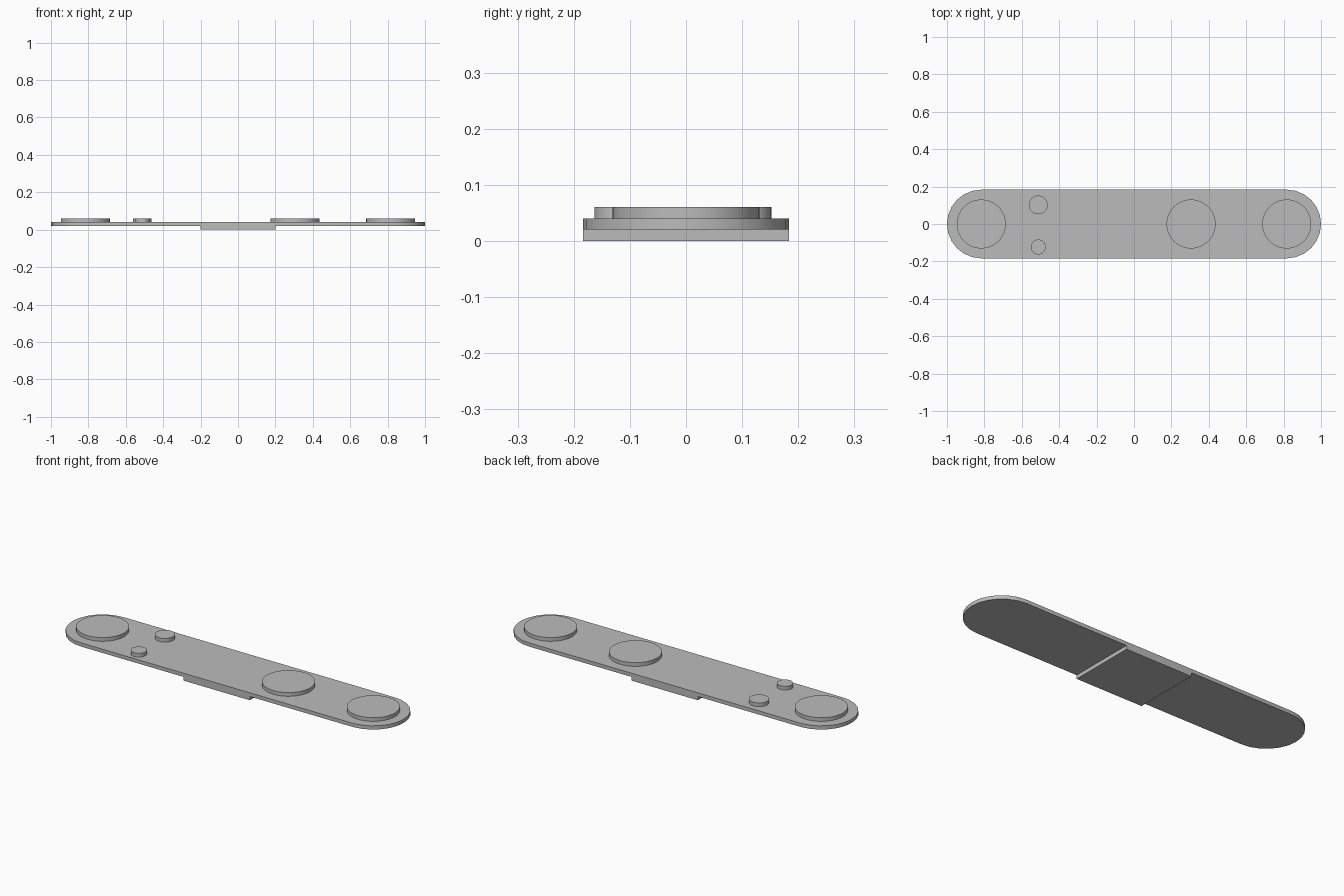
import bpy, bmesh
from math import cos, sin, pi

cube = bpy.data.objects.get("Cube")
if cube:
    bpy.data.objects.remove(cube, do_unlink=True)

grey = bpy.data.materials.new("plain_grey")
grey.use_nodes = True
colour = (0.5, 0.5, 0.5, 1)
grey.diffuse_color = colour
grey.node_tree.nodes["Principled BSDF"].inputs["Base Color"].default_value = colour

LAYER = 0.0203    # every layer has the same thickness
HALF_WIDTH = 0.1835


def arc(cx, cy, radius, start, end, steps):
    angles = [start + (end - start) * i / steps for i in range(steps + 1)]
    return [(cx + radius * cos(a), cy + radius * sin(a)) for a in angles]


def extrude_outline(name, outline, layer):
    """Raise a flat outline into a solid one layer thick."""
    bm = bmesh.new()
    z = layer * LAYER
    face = bm.faces.new([bm.verts.new((x, y, z)) for x, y in outline])
    raised = bmesh.ops.extrude_face_region(bm, geom=[face])["geom"]
    verts = [v for v in raised if isinstance(v, bmesh.types.BMVert)]
    bmesh.ops.translate(bm, verts=verts, vec=(0, 0, LAYER))
    bmesh.ops.recalc_face_normals(bm, faces=bm.faces)
    mesh = bpy.data.meshes.new(name)
    bm.to_mesh(mesh)
    bm.free()
    mesh.materials.append(grey)
    obj = bpy.data.objects.new(name, mesh)
    bpy.context.collection.objects.link(obj)
    bpy.ops.object.select_all(action="DESELECT")
    obj.select_set(True)
    bpy.context.view_layer.objects.active = obj
    bpy.ops.object.shade_smooth_by_angle(angle=pi / 6)


# Rectangular block under the middle
extrude_outline("under_block", [(-0.2, -HALF_WIDTH), (0.2, -HALF_WIDTH),
                                (0.2, HALF_WIDTH), (-0.2, HALF_WIDTH)], 0)

# Long plate with rounded ends
end = 1 - HALF_WIDTH
extrude_outline("base_plate",
                arc(end, 0, HALF_WIDTH, -pi / 2, pi / 2, 12)
                + arc(-end, 0, HALF_WIDTH, pi / 2, 3 * pi / 2, 12), 1)

# Round raised discs on top: name, x, y, radius
discs = [
    ("right_disc", -end, 0, 0.131),
    ("inner_disc", 0.305, 0, 0.131),
    ("left_disc", end, 0, 0.131),
    ("back_button", -0.512, 0.102, 0.05),
    ("front_button", -0.512, -0.123, 0.04),
]
for name, x, y, radius in discs:
    extrude_outline(name, arc(x, y, radius, 0, 2 * pi, 48)[:-1], 2)
